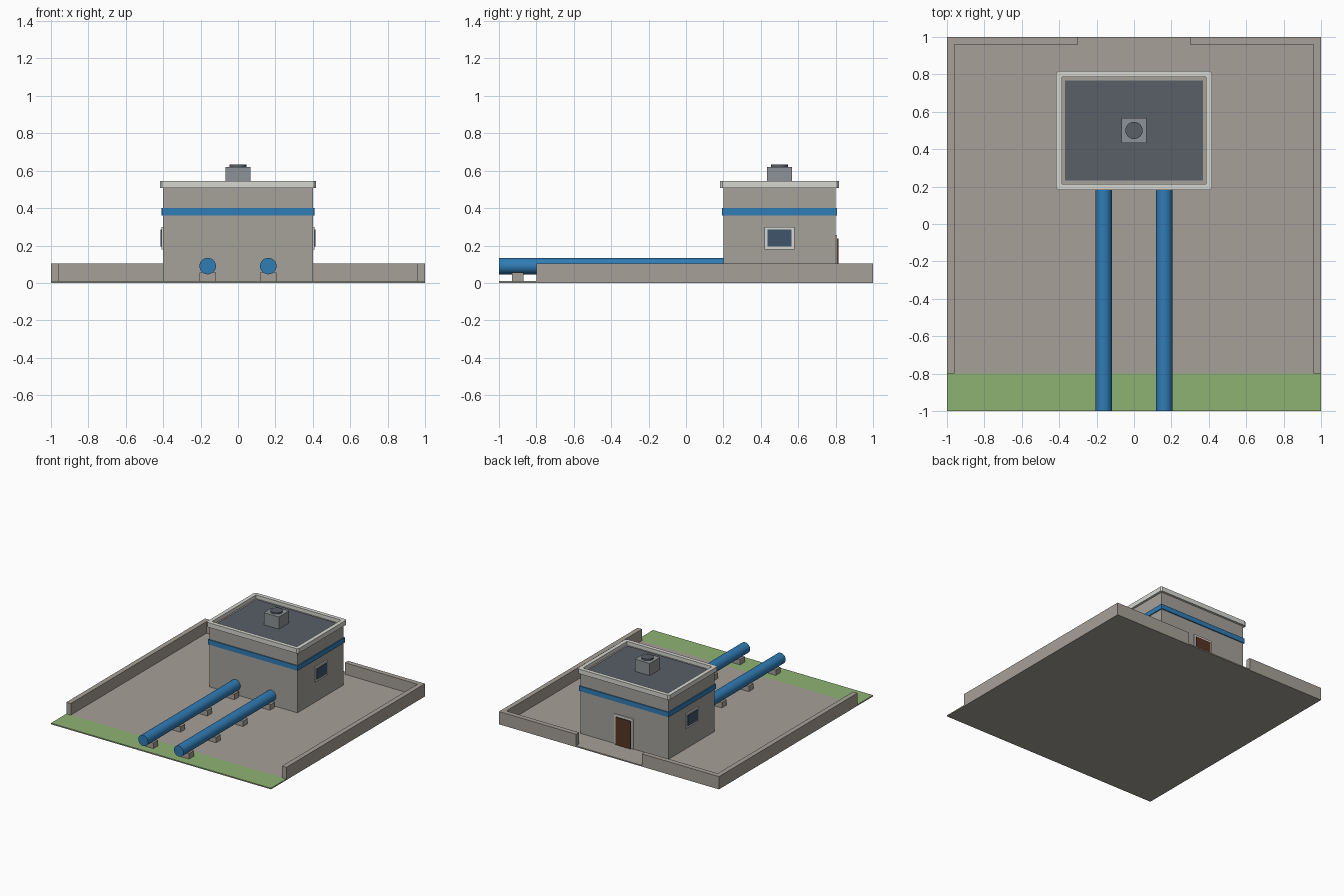
import bpy, bmesh
from mathutils import Matrix, Vector

if "Cube" in bpy.data.objects:
    bpy.data.objects.remove(bpy.data.objects["Cube"])


def material(name, rgb):
    m = bpy.data.materials.new(name)
    m.diffuse_color = (*rgb, 1)
    m.use_nodes = True
    m.node_tree.nodes["Principled BSDF"].inputs["Base Color"].default_value = m.diffuse_color
    return m


CONCRETE = material("concrete", (0.38, 0.35, 0.31))
WALL = material("wall_render", (0.38, 0.36, 0.33))
TRIM = material("pale_trim", (0.68, 0.68, 0.64))
BLUE = material("blue_paint", (0.03, 0.20, 0.46))
ROOF = material("dark_roof", (0.10, 0.115, 0.14))
GRASS = material("grass", (0.27, 0.45, 0.17))
GLASS = material("window_glass", (0.05, 0.09, 0.15))
WOOD = material("door_wood", (0.09, 0.035, 0.018))
METAL = material("vent_metal", (0.27, 0.29, 0.31))


def finish(name, bm, mat):
    me = bpy.data.meshes.new(name)
    bm.to_mesh(me)
    bm.free()
    me.materials.append(mat)
    ob = bpy.data.objects.new(name, me)
    bpy.context.collection.objects.link(ob)
    return ob


def box(name, x, y, z, mat):
    """Box from (min, max) pairs on each axis."""
    bm = bmesh.new()
    size = Vector((x[1] - x[0], y[1] - y[0], z[1] - z[0]))
    mid = Vector((sum(x) / 2, sum(y) / 2, sum(z) / 2))
    bmesh.ops.create_cube(bm, size=1, matrix=Matrix.Translation(mid) @ Matrix.Diagonal((*size, 1)))
    return finish(name, bm, mat)


def cylinder(name, centre, r, length, mat, axis="Z"):
    bm = bmesh.new()
    turn = Matrix.Rotation(1.5707963, 4, "X") if axis == "Y" else Matrix()
    bmesh.ops.create_cone(bm, cap_ends=True, segments=32, radius1=r, radius2=r, depth=length,
                          matrix=Matrix.Translation(centre) @ turn)
    for f in bm.faces:
        f.smooth = len(f.verts) == 4
    for e in bm.edges:
        e.smooth = all(f.smooth for f in e.link_faces)
    return finish(name, bm, mat)


def ring(name, hx, hy, t, z, mat, chamfer=0.0):
    """Rectangular band around the building, outer half sizes hx, hy, thickness t."""
    def loop(ax, ay, c):
        return [(-ax + c, -ay), (ax - c, -ay), (ax, -ay + c), (ax, ay - c),
                (ax - c, ay), (-ax + c, ay), (-ax, ay - c), (-ax, -ay + c)]
    bm = bmesh.new()
    outer = loop(hx, hy, chamfer)
    inner = loop(hx - t, hy - t, 0.0005)
    rows = [[bm.verts.new((px, py + 0.5, h)) for px, py in pts]
            for pts, h in ((outer, z[0]), (outer, z[1]), (inner, z[1]), (inner, z[0]))]
    for a in range(4):
        for i in range(8):
            p, q, j = rows[a], rows[(a + 1) % 4], (i + 1) % 8
            bm.faces.new((p[i], p[j], q[j], q[i]))
    bmesh.ops.recalc_face_normals(bm, faces=bm.faces)
    return finish(name, bm, mat)


# Ground
box("base_slab", (-1, 1), (-1, 1), (0, 0.007), CONCRETE)
box("yard_paving", (-1, 1), (-0.8, 1), (0.007, 0.01), CONCRETE)
box("grass_strip", (-1, 1), (-1, -0.8), (0.007, 0.01), GRASS)

# Building shell, band, parapet and roof
box("building_walls", (-0.4, 0.4), (0.2, 0.8), (0.01, 0.515), WALL)
ring("blue_band", 0.408, 0.308, 0.012, (0.36, 0.40), BLUE, 0.001)
ring("parapet", 0.418, 0.318, 0.032, (0.507, 0.545), TRIM, 0.012)
box("roof_deck", (-0.37, 0.37), (0.232, 0.768), (0.51, 0.52), ROOF)

# Roof vent
box("vent_box", (-0.068, 0.068), (0.432, 0.568), (0.518, 0.62), METAL)
cylinder("vent_cap", (0, 0.5, 0.624), 0.046, 0.016, ROOF)

# Door at the back
box("door_frame", (-0.085, 0.085), (0.795, 0.808), (0.01, 0.257), TRIM)
box("door", (-0.068, 0.068), (0.8, 0.815), (0.01, 0.238), WOOD)

# Mirrored parts
for s, side in ((-1, "left"), (1, "right")):
    def span(a, b):
        return tuple(sorted((s * a, s * b)))

    box(f"{side}_yard_wall", span(0.96, 1), (-0.8, 1), (0.01, 0.105), CONCRETE)
    box(f"{side}_back_wall", span(0.3, 0.96), (0.96, 1), (0.01, 0.105), CONCRETE)
    box(f"{side}_window_frame", span(0.395, 0.41), (0.42, 0.58), (0.18, 0.30), TRIM)
    box(f"{side}_window_pane", span(0.4, 0.415), (0.436, 0.564), (0.196, 0.286), GLASS)
    cylinder(f"{side}_pipe", (s * 0.162, -0.395, 0.09), 0.044, 1.21, BLUE, "Y")
    for i in range(4):
        y = -0.9 + 0.35 * i
        box(f"{side}_pipe_support_{i + 1}", span(0.117, 0.207), (y - 0.03, y + 0.03), (0.01, 0.055), CONCRETE)
